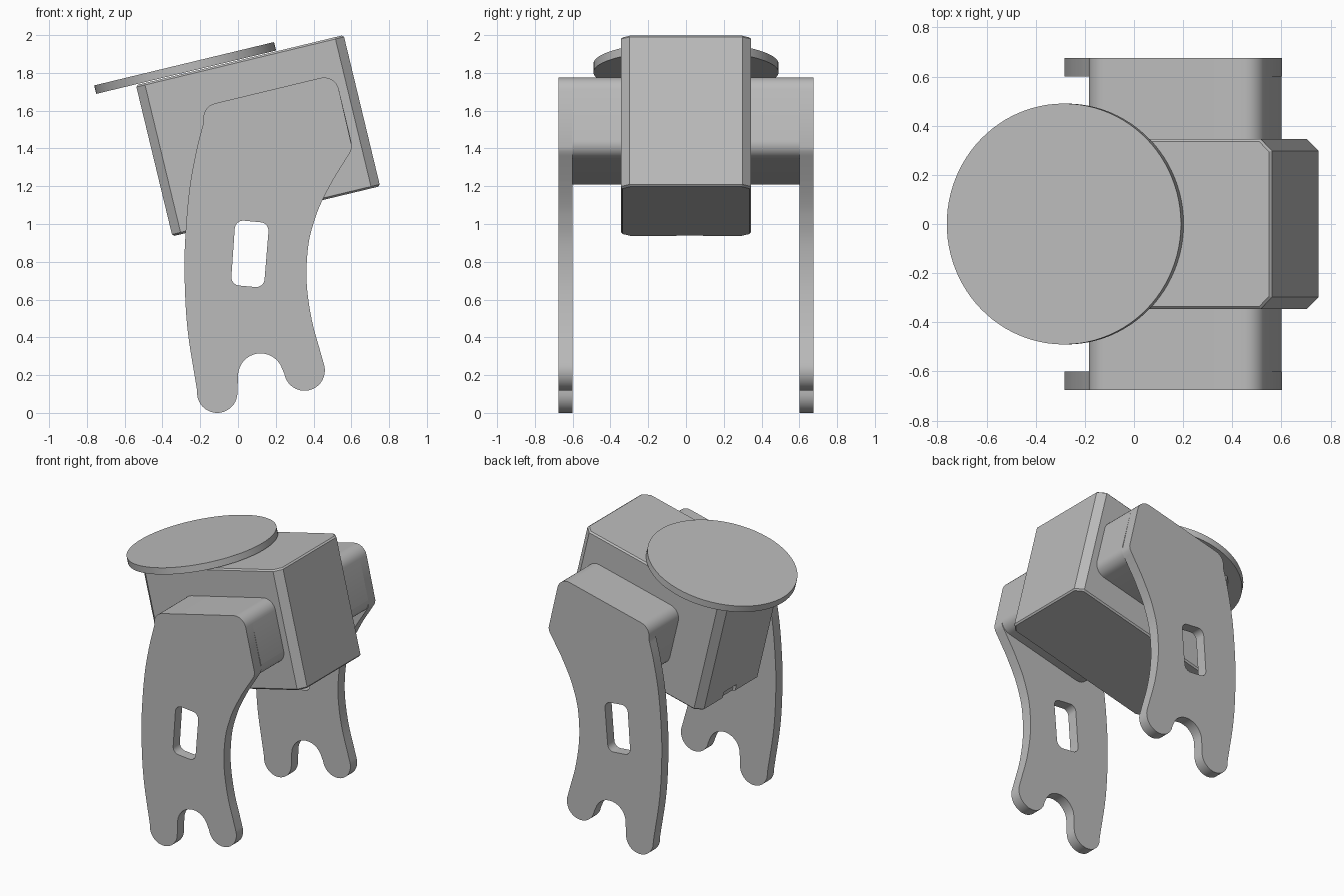
import bpy, bmesh, math
from mathutils import Vector, Matrix

cube = bpy.data.objects.get("Cube")
if cube:
    bpy.data.objects.remove(cube, do_unlink=True)

TILT = math.radians(13.55)
ROT = Matrix.Rotation(-TILT, 4, 'Y')
U = Vector((math.cos(TILT), math.sin(TILT)))     # along the tilted housing
V = Vector((-math.sin(TILT), math.cos(TILT)))    # across the tilted housing

grey = bpy.data.materials.new("grey_plastic")
grey.use_nodes = True
COLOUR = (0.5, 0.5, 0.5, 1)
grey.diffuse_color = COLOUR
grey.node_tree.nodes["Principled BSDF"].inputs["Base Color"].default_value = COLOUR


def finish(name, bm, smooth=True):
    bmesh.ops.recalc_face_normals(bm, faces=bm.faces)
    mesh = bpy.data.meshes.new(name)
    bm.to_mesh(mesh)
    bm.free()
    mesh.materials.append(grey)
    ob = bpy.data.objects.new(name, mesh)
    bpy.context.collection.objects.link(ob)
    if smooth:
        bpy.ops.object.select_all(action='DESELECT')
        ob.select_set(True)
        bpy.context.view_layer.objects.active = ob
        bpy.ops.object.shade_smooth_by_angle(angle=math.radians(30))
    return ob


def arc(cx, cz, r, a0, a1, n=20):
    return [Vector((cx + r * math.cos(math.radians(a0 + (a1 - a0) * i / n)),
                    cz + r * math.sin(math.radians(a0 + (a1 - a0) * i / n))))
            for i in range(n + 1)]


def spline(pts, n=5):
    """Catmull-Rom curve through the points."""
    p = [Vector(q) for q in pts]
    p = [2 * p[0] - p[1]] + p + [2 * p[-1] - p[-2]]
    out = []
    for a, b, c, d in zip(p, p[1:], p[2:], p[3:]):
        for i in range(n):
            t = i / n
            out.append(0.5 * (2 * b + (c - a) * t + (2 * a - 5 * b + 4 * c - d) * t * t
                              + (3 * b - a - 3 * c + d) * t ** 3))
    return out + [p[-2]]


def fillet(prev, corner, nxt, r, n=8):
    """Round one polygon corner."""
    e0, e1 = (prev - corner).normalized(), (nxt - corner).normalized()
    half = e0.angle(e1) / 2
    centre = corner + (e0 + e1).normalized() * (r / math.sin(half))
    s = corner + e0 * (r / math.tan(half)) - centre
    e = corner + e1 * (r / math.tan(half)) - centre
    sweep = s.angle(e)
    return [centre + (s * math.sin(sweep * (1 - i / n)) + e * math.sin(sweep * i / n))
            / math.sin(sweep) for i in range(n + 1)]


def rounded(corners, r):
    c = [Vector(q) for q in corners]
    return [fillet(c[i - 1], c[i], c[(i + 1) % len(c)], r) for i in range(len(c))]


def prism(name, loops, y0, y1):
    """Fill xz loops (outer first, then holes) and extrude along y."""
    bm = bmesh.new()
    edges = []
    for loop in loops:
        vs = [bm.verts.new((p.x, y0, p.y)) for p in loop]
        edges += [bm.edges.new((vs[i - 1], vs[i])) for i in range(len(vs))]
    bmesh.ops.triangle_fill(bm, use_beauty=True, edges=edges)
    ext = bmesh.ops.extrude_face_region(bm, geom=bm.faces[:])
    bmesh.ops.translate(bm, vec=(0, y1 - y0, 0),
                        verts=[g for g in ext["geom"] if isinstance(g, bmesh.types.BMVert)])
    return finish(name, bm)


# Tilted housing with chamfered corners and a fine edge break
CENTRE = Vector((0.106, 0, 1.4675))
L, W, H = 1.131, 0.69, 0.823
bm = bmesh.new()
bmesh.ops.create_cube(bm, size=1, matrix=Matrix.Diagonal((L, W, H, 1)))
upright = [e for e in bm.edges if abs(e.verts[0].co.z - e.verts[1].co.z) > 0.1]
bmesh.ops.bevel(bm, geom=upright, offset=0.047, segments=1, affect='EDGES')
rims = [e for e in bm.edges if abs(e.verts[0].co.z - e.verts[1].co.z) < 0.1]
bmesh.ops.bevel(bm, geom=rims, offset=0.01, segments=1, affect='EDGES')
bmesh.ops.transform(bm, matrix=Matrix.Translation(CENTRE) @ ROT, verts=bm.verts)
housing = finish("housing", bm, smooth=False)

# Small cable notch at the foot of the housing's end face
bm = bmesh.new()
bmesh.ops.create_cube(bm, size=1, matrix=Matrix.Translation(CENTRE) @ ROT
                      @ Matrix.Translation((-L / 2, 0.02, -H / 2 + 0.01))
                      @ Matrix.Diagonal((0.04, 0.14, 0.09, 1)))
cutter = finish("notch_cutter", bm, smooth=False)
cutter.hide_render = True
cutter.hide_set(True)
cut = housing.modifiers.new("notch", 'BOOLEAN')
cut.operation = 'DIFFERENCE'
cut.solver = 'EXACT'
cut.object = cutter
bpy.context.view_layer.objects.active = housing
bpy.ops.object.modifier_apply(modifier=cut.name)
bpy.data.objects.remove(cutter, do_unlink=True)

# Round disc lying on the housing
bm = bmesh.new()
bmesh.ops.create_cone(bm, cap_ends=True, segments=96, radius1=0.49, radius2=0.49, depth=0.046,
                      matrix=Matrix.Translation((-0.28, 0, 1.826)) @ ROT)
finish("top_disc", bm)

# Cross-section of the side bosses: a tilted rounded rectangle
TL = Vector((-0.20, 1.62))
TR = TL + U * 0.735
BL, BR = TL - V * 0.44, TR - V * 0.44
boss = rounded([BL, BR, TR, TL], 0.08)

# Leg outline: rear edge, two toes with a round gap, front edge, boss top
rear = spline([boss[3][-1], (-0.22, 1.39), (-0.257, 1.185), (-0.278, 0.945), (-0.283, 0.73),
               (-0.267, 0.44), (-0.217, 0.12)])
toes = (arc(-0.11, 0.107, 0.107, 190, 360) + arc(0.12, 0.195, 0.12, 180, 20)
        + arc(0.352, 0.225, 0.108, 190, 380))
front = spline([(0.44, 0.31), (0.39, 0.495), (0.363, 0.697), (0.373, 0.893), (0.41, 1.035),
                (0.447, 1.126), (0.505, 1.237)])
knee = [Vector(p) for p in ((0.583, 1.362), (0.597, 1.385), (0.603, 1.41))]
outline = rear + toes + front + knee + boss[2] + boss[3][:-1]

# Slot through each leg
slot = sum(rounded([(-0.038, 0.678), (0.137, 0.662), (0.165, 1.005), (-0.014, 1.022)], 0.045), [])

for side, s in (("front", -1), ("back", 1)):
    prism(side + "_leg", [outline, slot], s * 0.60, s * 0.675)
    prism(side + "_boss", [sum(boss, [])], s * 0.335, s * 0.60)
